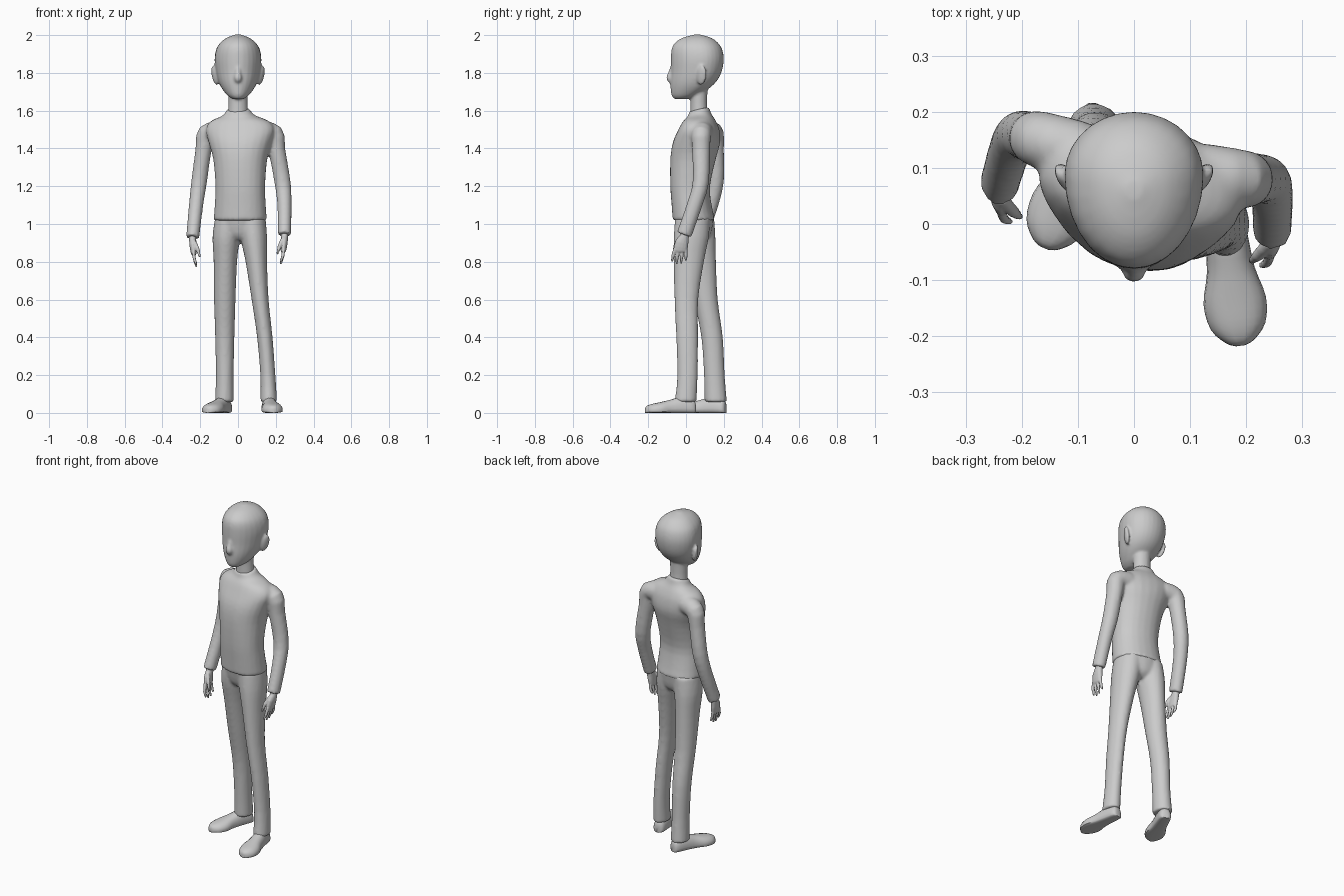
import bpy, bmesh, math
from mathutils import Vector

if "Cube" in bpy.data.objects:
    bpy.data.objects.remove(bpy.data.objects["Cube"])


def flow(rows, n=3):
    """Smooth a short list of station tuples (Catmull-Rom)."""
    out = []
    for i in range(len(rows) - 1):
        p0, p1 = rows[max(i - 1, 0)], rows[i]
        p2, p3 = rows[i + 1], rows[min(i + 2, len(rows) - 1)]
        for k in range(n):
            t = k / n
            out.append(tuple(
                b + 0.5 * t * (c - a + t * (2 * a - 5 * b + 4 * c - d + t * (3 * (b - c) + d - a)))
                for a, b, c, d in zip(p0, p1, p2, p3)))
    return out + [rows[-1]]


def skin(name, rings):
    """Closed surface through rings of points."""
    bm = bmesh.new()
    loops = [[bm.verts.new(p) for p in r] for r in rings]
    n = len(loops[0])
    for a, b in zip(loops, loops[1:]):
        for i in range(n):
            bm.faces.new((a[i], a[(i + 1) % n], b[(i + 1) % n], b[i]))
    bm.faces.new(loops[0])
    bm.faces.new(loops[-1])
    bmesh.ops.recalc_face_normals(bm, faces=bm.faces)
    me = bpy.data.meshes.new(name)
    bm.to_mesh(me)
    bm.free()
    ob = bpy.data.objects.new(name, me)
    bpy.context.collection.objects.link(ob)
    return ob


def spow(v, e):
    return math.copysign(abs(v) ** e, v)


def column(name, rows, twist=0, e=1.0, seg=24):
    """Stack of level oval sections: x, y, z, rx, ry, tilt."""
    c, s = math.cos(twist), math.sin(twist)
    rings = []
    for x, y, z, rx, ry, *tilt in flow(rows):
        k = tilt[0] if tilt else 0
        ring = []
        for i in range(seg):
            a = math.tau * i / seg
            px, py = rx * spow(math.cos(a), e), ry * spow(math.sin(a), e)
            ring.append((x + px * c - py * s, y + px * s + py * c, z + k * py))
        rings.append(ring)
    return skin(name, rings)


def tube(name, rows, seg=16, n=3):
    """Oval sections square to a path: x, y, z, radius along y, other radius."""
    rows = flow(rows, n)
    rings = []
    for i, r in enumerate(rows):
        d = (Vector(rows[min(i + 1, len(rows) - 1)][:3]) - Vector(rows[max(i - 1, 0)][:3])).normalized()
        u = Vector((0, 1, 0))
        u = (u - d * u.dot(d)).normalized()
        v = d.cross(u)
        rings.append([Vector(r[:3]) + u * r[3] * math.cos(math.tau * k / seg)
                      + v * r[4] * math.sin(math.tau * k / seg) for k in range(seg)])
    return skin(name, rings)


def fuse(base, parts, voxel, soften):
    """Merge overlapping parts into one blended skin."""
    bpy.ops.object.select_all(action='DESELECT')
    for p in [base] + parts:
        p.select_set(True)
    bpy.context.view_layer.objects.active = base
    bpy.ops.object.join()
    m = base.modifiers.new("blend", 'REMESH')
    m.mode, m.voxel_size = 'VOXEL', voxel
    m = base.modifiers.new("soften", 'SMOOTH')
    m.factor, m.iterations = .5, soften
    for name in ("blend", "soften"):
        bpy.ops.object.modifier_apply(modifier=name)
    return base


def ball(name, loc, scale, rot=(0, 0, 0)):
    bpy.ops.mesh.primitive_uv_sphere_add(segments=16, ring_count=10, radius=1, location=loc, rotation=rot)
    ob = bpy.context.object
    ob.name, ob.scale = name, scale
    return ob


TWIST = math.radians(-11)

# Head: z, front y, back y, half width; pointed towards the face
head = [(1.661, -.06, .01, .028), (1.68, -.076, .06, .056), (1.72, -.082, .125, .087),
        (1.76, -.083, .165, .106), (1.81, -.08, .19, .118), (1.87, -.08, .2, .124),
        (1.92, -.077, .193, .117), (1.955, -.062, .173, .098), (1.985, -.02, .135, .062),
        (2.003, .045, .075, .015)]
rings = []
for z, yf, yb, w in flow(head):
    yc = yf + .6 * (yb - yf)
    ring = []
    for i in range(28):
        a = math.tau * i / 28
        s = math.sin(a)
        ring.append((w * math.cos(a), yc + s * ((yb - yc) if s > 0 else (yc - yf)), z))
    rings.append(ring)
skull = skin("head", rings)

# Nose, ears and neck, blended into the head
features = [tube("nose", [(0, -.06, 1.86, .012, .012), (0, -.076, 1.80, .018, .016),
                          (0, -.083, 1.772, .022, .022), (0, -.07, 1.748, .012, .014)], 12)]
for s in (1, -1):
    features.append(ball("ear", (s * .123, .083, 1.787), (.013, .028, .053),
                         (math.radians(-10), math.radians(s * 8), math.radians(-s * 24))))
features.append(column("neck", [(0, .07, 1.56, .054, .048), (0, .068, 1.64, .05, .044), (0, .068, 1.75, .052, .048)]))
fuse(skull, features, .007, 5)

# Sweater: torso with both sleeves
torso = column("sweater", [
    (.012, .042, 1.018, .142, .11, 0), (.012, .03, 1.1, .136, .104, 0), (.012, .022, 1.2, .132, .103, 0),
    (.012, .037, 1.34, .143, .118, 0), (.012, .055, 1.43, .168, .122, 0), (.012, .068, 1.5, .185, .103, 0),
    (.01, .072, 1.545, .155, .082, 0), (.004, .072, 1.575, .085, .062, .1), (0, .07, 1.607, .06, .052, .25)],
    TWIST, .92)
sleeve_l = tube("sleeve_l", [
    (.12, .09, 1.49, .055, .055), (.19, .08, 1.475, .053, .053), (.206, .08, 1.39, .048, .045),
    (.236, .078, 1.22, .043, .043), (.246, .045, 1.1, .041, .038), (.246, -.01, .943, .041, .035)])
sleeve_r = tube("sleeve_r", [
    (-.10, .13, 1.49, .055, .055), (-.165, .15, 1.475, .051, .053), (-.183, .155, 1.39, .046, .043),
    (-.205, .158, 1.23, .043, .042), (-.222, .13, 1.1, .041, .038), (-.24, .07, .928, .041, .035)])
fuse(torso, [sleeve_l, sleeve_r], .009, 5)

# Trousers: hips with both legs
hips = column("trousers", [
    (.012, .045, .915, .04, .055), (.012, .047, .95, .1, .085), (.012, .044, 1.04, .132, .102)], TWIST, .95)
leg_l = column("leg_l", [
    (.072, .035, 1.03, .074, .093), (.083, .028, .93, .071, .093), (.097, .015, .8, .057, .08),
    (.117, .002, .6, .045, .063), (.142, .006, .4, .041, .058), (.158, .008, .2, .04, .054),
    (.163, -.002, .058, .044, .058)], 0)
leg_r = column("leg_r", [
    (-.05, .06, 1.03, .072, .09), (-.062, .065, .93, .073, .091), (-.067, .08, .8, .062, .079),
    (-.07, .105, .6, .057, .063), (-.07, .138, .4, .051, .057), (-.07, .15, .2, .047, .055),
    (-.072, .158, .058, .05, .059)], 0)
fuse(hips, [leg_l, leg_r], .009, 5)


# Hands: palm, four fingers and a thumb, placed at the wrist
def hand(name, s, wx, wy, wz):
    def part(rows, seg):
        return tube(name, [(wx + s * x, wy + y, wz + z, a, b) for x, y, z, a, b in rows], seg, 2)
    palm = part([(0, .005, .03, .022, .02), (0, 0, -.01, .024, .019), (-.002, -.014, -.045, .036, .019),
                 (-.006, -.022, -.085, .036, .015), (-.008, -.022, -.095, .028, .009)], 14)
    fingers = []
    for i in range(4):
        y, drop = -.05 + i * .019, (.145, .158, .155, .138)[i]
        fingers.append(part([(-.004, y, -.075, .009, .009), (-.009, y - .003 + (i - 2) * .004, -.115, .009, .0085),
                             (-.02, y - .006 + (i - 2) * .005, -drop, .005, .005)], 8))
    fingers.append(part([(-.004, -.025, -.02, .012, .012), (-.025, -.048, -.06, .011, .011),
                         (-.038, -.058, -.105, .005, .005)], 8))
    fuse(palm, fingers, .0035, 2)


hand("left_hand", 1, .246, -.008, .945)
hand("right_hand", -1, -.24, .07, .93)


# Shoes: flat-soled sections from heel to toe (t, half width, height)
def shoe(name, heel, toe):
    h, d = Vector((*heel, 0)), Vector((*toe, 0)) - Vector((*heel, 0))
    side = Vector((d.y, -d.x, 0)).normalized()
    rings = []
    for t, w, z in flow([(0, .014, .04), (.05, .032, .07), (.28, .038, .085), (.5, .043, .07), (.7, .056, .057),
                         (.87, .049, .047), (.97, .026, .036), (1, .008, .022)]):
        ring = []
        for k in range(18):
            a = math.tau * k / 18
            up = math.sin(a)
            zz = .3 * z + (.7 * z * up if up > 0 else .3 * z * spow(up, .4))
            ring.append(h + d * t + side * w * spow(math.cos(a), .8) + Vector((0, 0, zz)))
        rings.append(ring)
    skin(name, rings)


shoe("left_shoe", (.155, .052), (.19, -.217))
shoe("right_shoe", (-.055, .21), (-.16, -.043))

# Smooth shading with crisp hems
bpy.ops.object.select_all(action='SELECT')
bpy.context.view_layer.objects.active = torso
bpy.ops.object.shade_smooth_by_angle(angle=math.radians(50))
